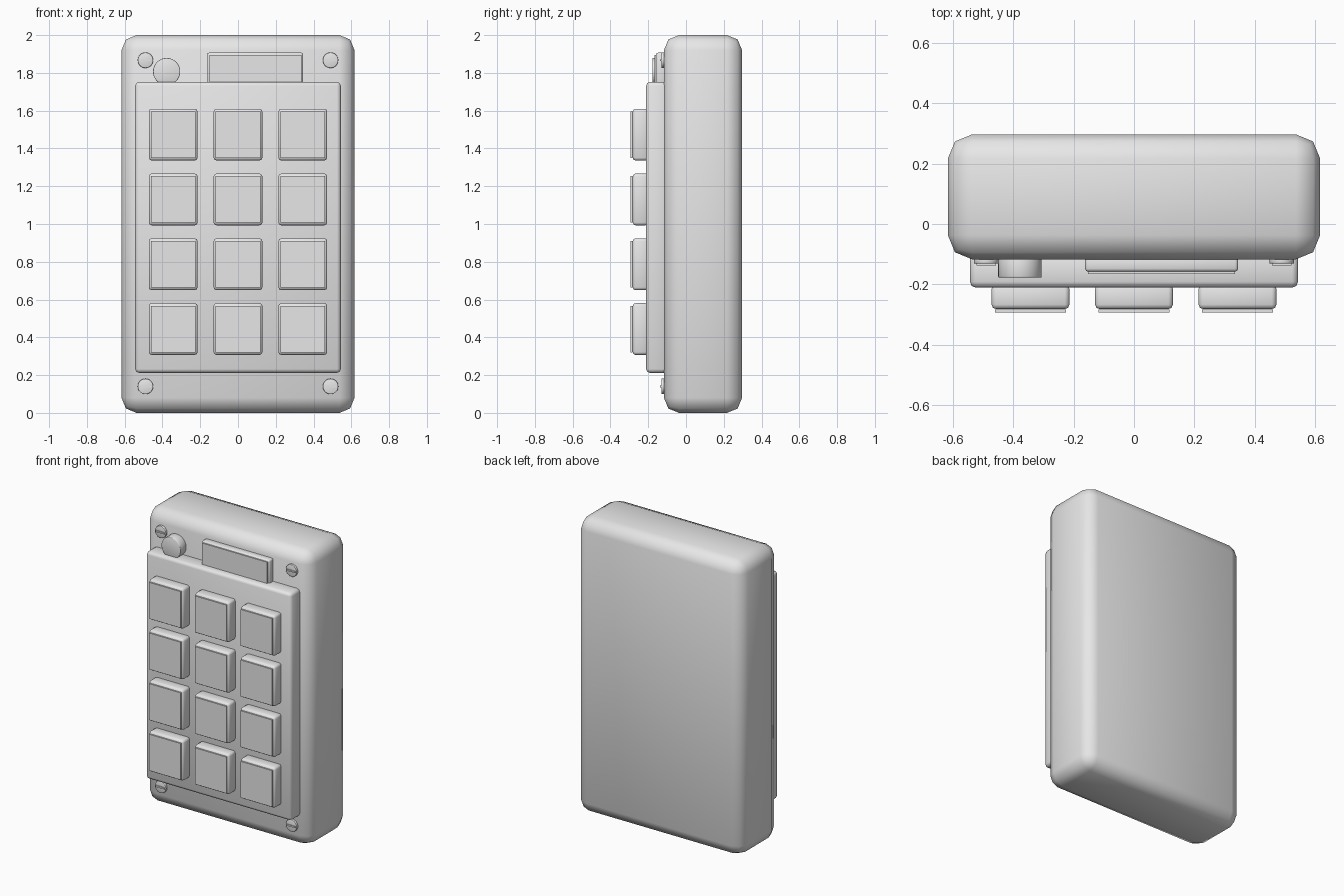
import bpy
import math

cube = bpy.data.objects.get("Cube")
if cube:
    bpy.data.objects.remove(cube, do_unlink=True)

grey = bpy.data.materials.new("light grey")
grey.use_nodes = True
colour = (0.8, 0.8, 0.8, 1)
grey.diffuse_color = colour
grey.node_tree.nodes["Principled BSDF"].inputs["Base Color"].default_value = colour


def finish(obj, name, bevel, segments):
    obj.name = name
    obj.data.materials.append(grey)
    bpy.ops.object.transform_apply(location=False, rotation=True, scale=True)
    if bevel:
        mod = obj.modifiers.new("rounded edges", 'BEVEL')
        mod.width = bevel
        mod.segments = segments
        mod.limit_method = 'ANGLE'
        bpy.ops.object.modifier_apply(modifier=mod.name)
    bpy.ops.object.shade_smooth_by_angle(angle=math.radians(50))
    return obj


def box(name, x, y, z, bevel=0, segments=2):
    """Box from (min, max) ranges on each axis."""
    ranges = (x, y, z)
    bpy.ops.mesh.primitive_cube_add(size=1, location=[(a + b) / 2 for a, b in ranges])
    obj = bpy.context.object
    obj.scale = [b - a for a, b in ranges]
    return finish(obj, name, bevel, segments)


def disc(name, x, z, radius, back, front, bevel=0):
    """Cylinder whose axis points to the front."""
    bpy.ops.mesh.primitive_cylinder_add(
        vertices=32, radius=radius, depth=back - front,
        location=(x, (back + front) / 2, z), rotation=(math.pi / 2, 0, 0))
    return finish(bpy.context.object, name, bevel, 2)


def around(c, half):
    return (c - half, c + half)


# Case and raised key plate
FACE = -0.117
box("case", (-0.617, 0.617), (FACE, 0.297), (0, 2), 0.08)
box("key_plate", (-0.544, 0.544), (-0.211, FACE + 0.02), (0.212, 1.752), 0.02)

# Twelve keys, each with a thin cap
for row in range(4):
    for col in range(3):
        x = (col - 1) * 0.343
        z = 1.473 - row * 0.343
        tag = f"{row + 1}_{col + 1}"
        box("key_" + tag, around(x, 0.129), (-0.282, -0.2), around(z, 0.137), 0.015)
        box("key_cap_" + tag, around(x, 0.118), (-0.293, -0.284), around(z, 0.123))

# Display with its screen
box("display_frame", (-0.162, 0.345), (-0.158, FACE + 0.01), (1.69, 1.907), 0.01)
box("display_screen", (-0.152, 0.335), (-0.166, -0.157), (1.70, 1.896))

# Round knob
disc("knob", -0.378, 1.807, 0.072, FACE + 0.01, -0.178, 0.004)

# Slotted screws in the corners
for height, z in (("top", 1.867), ("bottom", 0.14)):
    for side, x in (("right", -0.49), ("left", 0.49)):
        disc(f"screw_{height}_{side}", x, z, 0.041, FACE + 0.005, -0.131, 0.003)
        box(f"screw_slot_{height}_{side}", around(x, 0.032), (-0.138, -0.13), around(z, 0.005))
